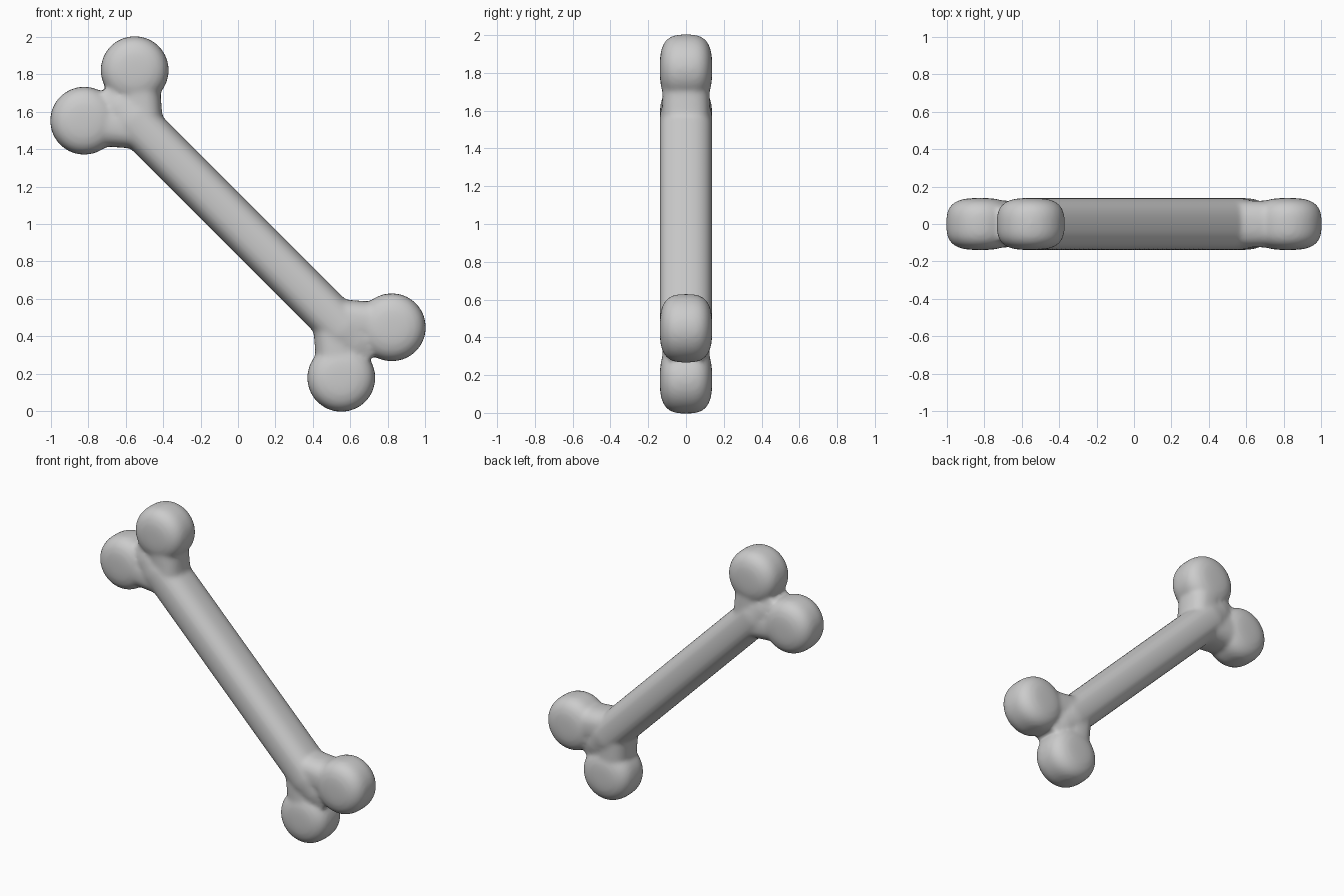
import bpy, bmesh, math

if "Cube" in bpy.data.objects:
    bpy.data.objects.remove(bpy.data.objects["Cube"])

S = math.sqrt(0.5)
N = 40  # points around each cross-section


def place(a, y, p):
    """Bone frame (along, thickness, across) to the tilted world frame."""
    return ((-a - p) * S, y, 1 + (a - p) * S)


def sgnpow(v, e):
    return math.copysign(abs(v) ** e, v)


def loft(bm, rings):
    """Skin closed rings of points and cap both ends."""
    loops = [[bm.verts.new(place(*c)) for c in r] for r in rings]
    for l0, l1 in zip(loops, loops[1:]):
        for i in range(N):
            j = (i + 1) % N
            bm.faces.new((l0[i], l0[j], l1[j], l1[i]))
    bm.faces.new(loops[0][::-1])
    bm.faces.new(loops[-1])


def tube(bm, sections, direction=(1, 0), power=2.5):
    """Sections are (along, across, half width, half thickness)."""
    da, dp = direction
    rings = []
    for a, p, w, t in sections:
        ring = []
        for i in range(N):
            u = 2 * math.pi * i / N
            c = w * sgnpow(math.cos(u), 2 / power)
            y = t * sgnpow(math.sin(u), 2 / power)
            ring.append((a - dp * c, y, p + da * c))
        rings.append(ring)
    loft(bm, rings)


def knob(bm, a, p, r, t, power=3.0):
    """Soft thick disc, round from the front and boxy from the side."""
    rings = []
    steps = 24
    for k in range(steps + 1):
        v = math.pi * (0.01 + 0.98 * k / steps) - math.pi / 2
        rr = r * sgnpow(math.cos(v), 2 / power)
        y = t * sgnpow(math.sin(v), 2 / power)
        rings.append([(a + rr * math.cos(2 * math.pi * i / N), y,
                       p + rr * math.sin(2 * math.pi * i / N)) for i in range(N)])
    loft(bm, rings)


bm = bmesh.new()

# Shaft, thinning into the web between the knobs
half = [(0.80, 0, 0.121, 0.139), (0.92, 0, 0.10, 0.118), (1.01, 0, 0.06, 0.085)]
tube(bm, [(-a, p, w, t) for a, p, w, t in half[::-1]] + half)

# Two knobs and their necks at each end
for e in (-1, 1):
    for s in (-1, 1):
        ka, kp = 0.972 * e, 0.191 * s
        knob(bm, ka, kp, 0.182, 0.139)
        ja, jp = 0.74 * e, 0.03 * s
        d = math.hypot(ka - ja, kp - jp)
        tube(bm, [(ja, jp, 0.10, 0.125), (ka, kp, 0.13, 0.125)],
             ((ka - ja) / d, (kp - jp) / d))

bmesh.ops.recalc_face_normals(bm, faces=bm.faces)
mesh = bpy.data.meshes.new("bone")
bm.to_mesh(mesh)
bm.free()
bone = bpy.data.objects.new("bone", mesh)
bpy.context.collection.objects.link(bone)

# Merge the parts into one soft skin
rm = bone.modifiers.new("merge", 'REMESH')
rm.mode = 'VOXEL'
rm.voxel_size = 0.012
rm.use_smooth_shade = True
sm = bone.modifiers.new("soften", 'SMOOTH')
sm.factor = 0.5
sm.iterations = 14

mat = bpy.data.materials.new("light grey")
mat.diffuse_color = (0.6, 0.6, 0.6, 1)
mat.use_nodes = True
mat.node_tree.nodes["Principled BSDF"].inputs["Base Color"].default_value = mat.diffuse_color
mesh.materials.append(mat)
for f in mesh.polygons:
    f.use_smooth = True
